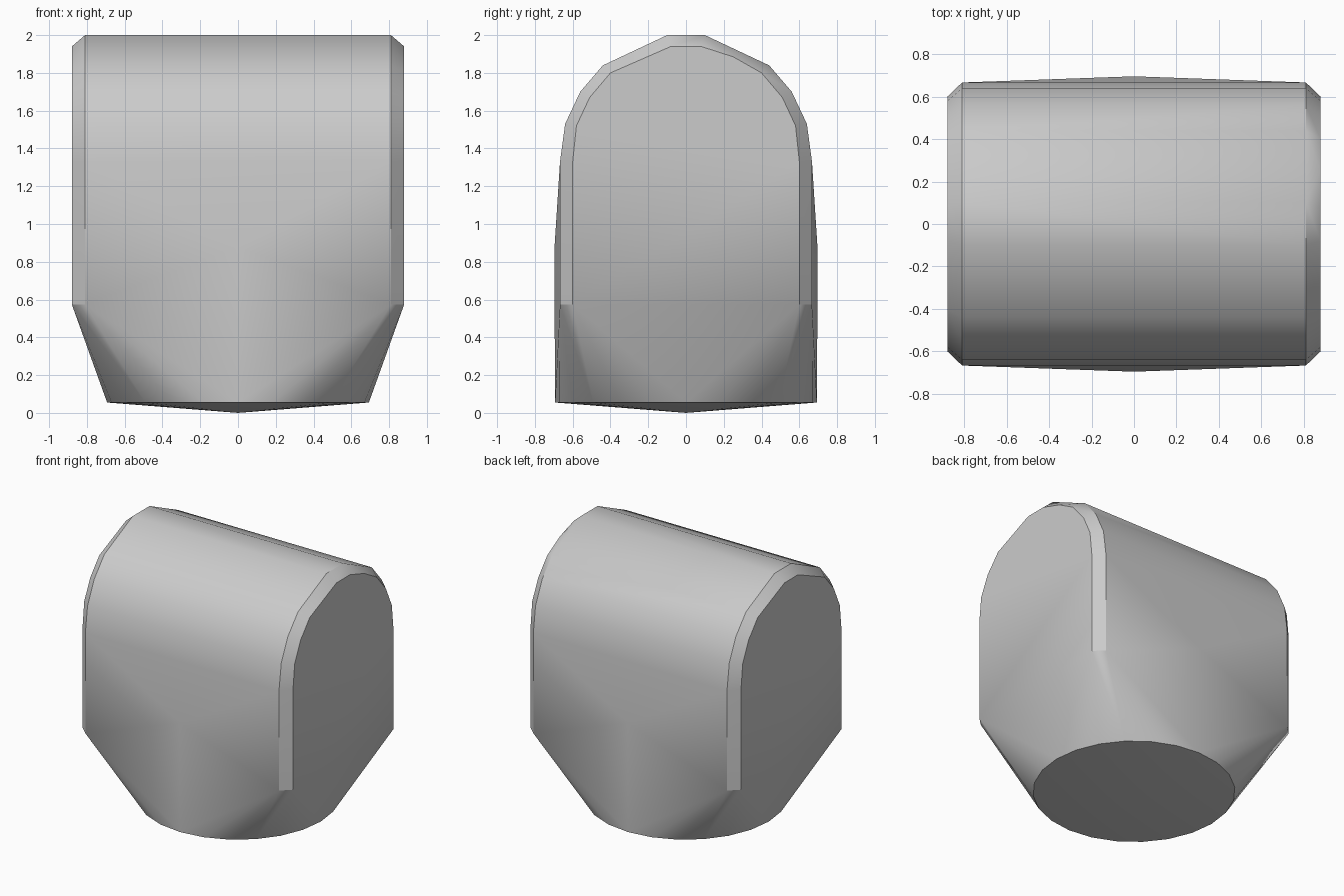
import bpy, bmesh, math

cube = bpy.data.objects.get("Cube")
if cube:
    bpy.data.objects.remove(cube, do_unlink=True)

# Single grey finish
grey = bpy.data.materials.new("plain_grey")
grey.use_nodes = True
colour = (0.6, 0.6, 0.6, 1)
grey.diffuse_color = colour
grey.node_tree.nodes["Principled BSDF"].inputs["Base Color"].default_value = colour

# Half profiles (y, z) of the arch: full size, and inset by the end bevel
OUTER = [(0.10, 2.0), (0.44, 1.84), (0.56, 1.70), (0.64, 1.53), (0.667, 1.33), (0.667, 0.575)]
INNER = [(0.08, 1.94), (0.40, 1.80), (0.51, 1.67), (0.58, 1.52), (0.60, 1.33), (0.60, 0.575)]
RIM_SIDES, RIM_RADIUS, RIM_Z = 24, 0.693, 0.055

points = []
# Arched ends, mirrored in x and y
for sx in (-1, 1):
    for sy in (-1, 1):
        points += [(sx * 0.81, sy * y, z) for y, z in OUTER]
        points += [(sx * 0.88, sy * y, z) for y, z in INNER]
points.append((0.88, 0.25, 1.885))

# Slight bulge in the middle of the front and back
for sy in (-1, 1):
    points += [(0, sy * 0.696, z) for z in (0.6, 0.88)]

# Round foot with a shallow point
for i in range(RIM_SIDES):
    a = math.tau * i / RIM_SIDES
    points.append((RIM_RADIUS * math.cos(a), RIM_RADIUS * math.sin(a), RIM_Z))
points.append((0, 0, 0))

# Wrap the sections in one solid skin
bm = bmesh.new()
for p in points:
    bm.verts.new(p)
bmesh.ops.convex_hull(bm, input=bm.verts[:])
bmesh.ops.delete(bm, geom=[v for v in bm.verts if not v.link_faces], context='VERTS')
bmesh.ops.dissolve_limit(bm, angle_limit=math.radians(0.2), verts=bm.verts[:], edges=bm.edges[:])
bmesh.ops.recalc_face_normals(bm, faces=bm.faces[:])

mesh = bpy.data.meshes.new("arched_body")
bm.to_mesh(mesh)
bm.free()
mesh.materials.append(grey)
body = bpy.data.objects.new("arched_body", mesh)
bpy.context.scene.collection.objects.link(body)

# Soft shading, with crisp bevels
bpy.ops.object.select_all(action='DESELECT')
body.select_set(True)
bpy.context.view_layer.objects.active = body
bpy.ops.object.shade_smooth_by_angle(angle=math.radians(30))
